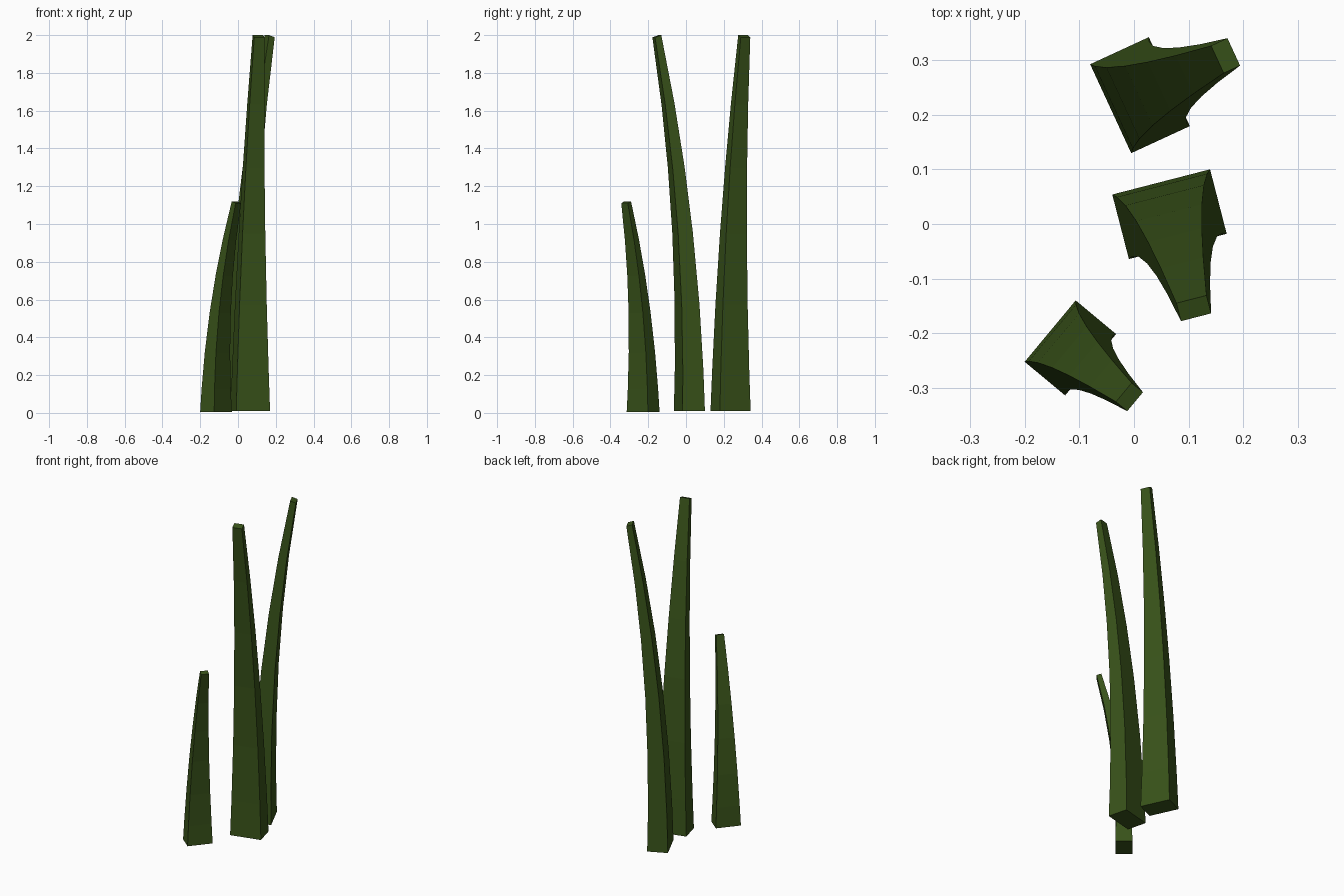
import bpy, bmesh
from mathutils import Vector

if "Cube" in bpy.data.objects:
    bpy.data.objects.remove(bpy.data.objects["Cube"])

green = bpy.data.materials.new("leaf_green")
green.diffuse_color = (0.04, 0.085, 0.01, 1)
green.use_nodes = True
green.node_tree.nodes["Principled BSDF"].inputs["Base Color"].default_value = green.diffuse_color

LEVELS = [0, 0.11, 0.285, 0.475, 0.65, 0.82, 1]  # ring heights along a blade


def blade(name, base, lean, size, z0, height):
    """Tapered box-section blade, bending towards the lean direction."""
    lean = Vector((lean[0], lean[1], 0)).normalized()
    side = Vector((-lean.y, lean.x, 0))
    bm = bmesh.new()
    rings = []
    for t in LEVELS:
        w = size * (0.185 - 0.128 * t) / 2
        d = size * (0.122 - 0.088 * t) / 2
        centre = Vector((*base, z0 + (height - z0) * t)) + lean * size * 0.178 * t ** 2.1
        tilt = 0.006 * t * size  # outer edge dips towards the tip
        ring = []
        for a, b in ((-1, -1), (1, -1), (1, 1), (-1, 1)):
            co = centre + side * w * a + lean * d * b
            co.z -= tilt * (b + 1)
            ring.append(bm.verts.new(co))
        rings.append(ring)
    for lo, hi in zip(rings, rings[1:]):
        for i in range(4):
            j = (i + 1) % 4
            bm.faces.new((lo[i], lo[j], hi[j], hi[i]))
    bm.faces.new(rings[0][::-1])
    bm.faces.new(rings[-1])
    bmesh.ops.recalc_face_normals(bm, faces=bm.faces)
    mesh = bpy.data.meshes.new(name)
    bm.to_mesh(mesh)
    bm.free()
    mesh.materials.append(green)
    obj = bpy.data.objects.new(name, mesh)
    bpy.context.collection.objects.link(obj)


# Two tall blades and one short blade
blade("middle_blade", (0.065, 0.018), (0.25, -0.97), 1.0, 0.01, 2.0)
blade("back_blade", (0.011, 0.236), (0.91, 0.42), 0.97, 0.01, 2.0)
blade("front_short_blade", (-0.1165, -0.227), (0.77, -0.64), 0.79, 0.005, 1.12)
